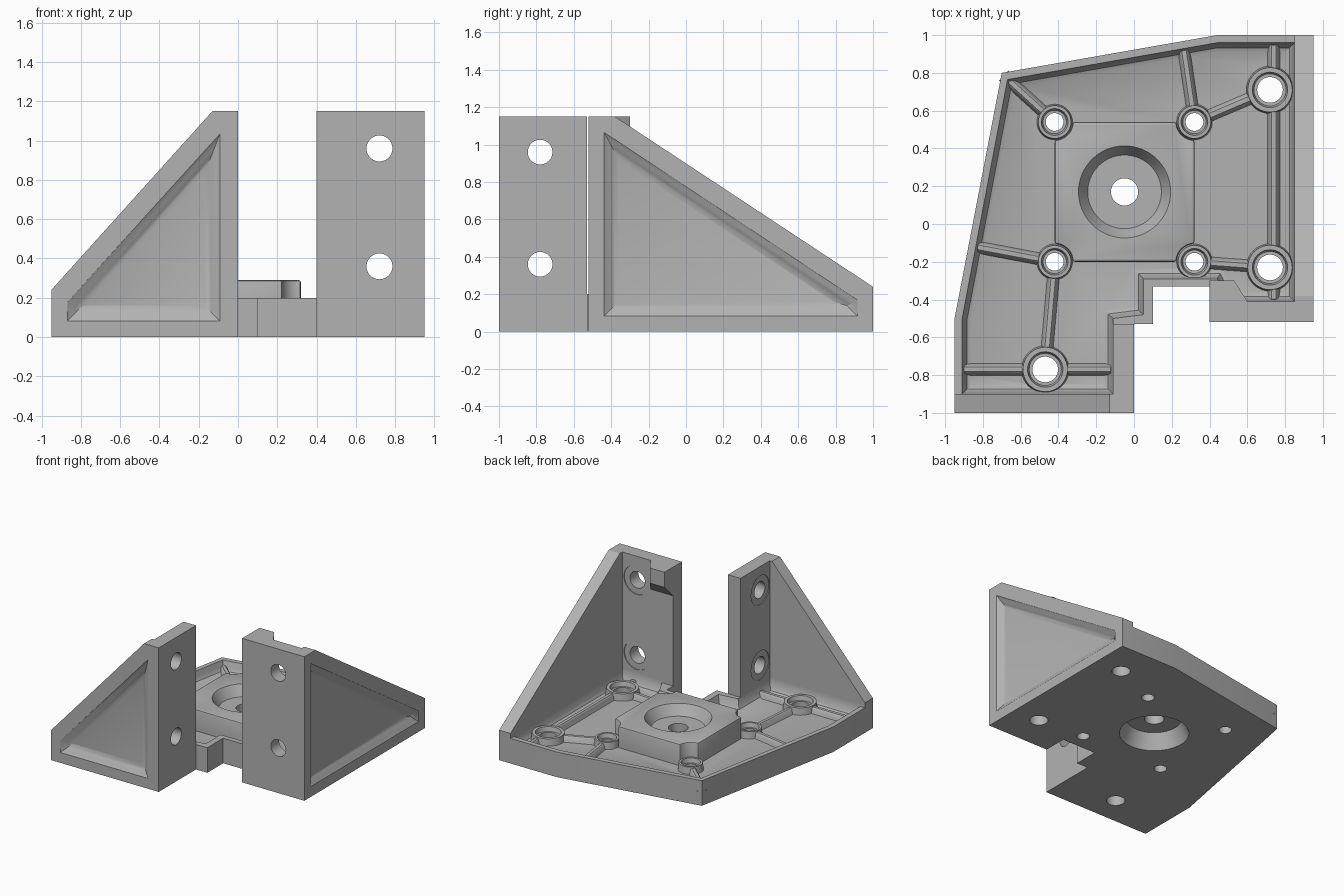
import bpy, bmesh, math
from mathutils import Vector

if "Cube" in bpy.data.objects:
    bpy.data.objects.remove(bpy.data.objects["Cube"], do_unlink=True)

grey = bpy.data.materials.new("plain grey")
grey.use_nodes = True
grey.diffuse_color = (0.45, 0.45, 0.45, 1)
grey.node_tree.nodes["Principled BSDF"].inputs["Base Color"].default_value = grey.diffuse_color


def inset(poly, d):
    """Move every side of a polygon inwards by d, with mitred corners."""
    n = len(poly)
    pts = [Vector(p) for p in poly]
    area = sum(pts[i - 1].x * pts[i].y - pts[i].x * pts[i - 1].y for i in range(n))
    d = d if area > 0 else -d
    out = []
    for i, p in enumerate(pts):
        a = (p - pts[i - 1]).normalized()
        b = (pts[(i + 1) % n] - p).normalized()
        na, nb = Vector((-a.y, a.x)), Vector((-b.y, b.x))
        out.append(p + (na + nb) * d / (1 + na.dot(nb)))
    return out


def circle(u, v, r, n=40):
    return [(u + r * math.cos(k * math.tau / n), v + r * math.sin(k * math.tau / n)) for k in range(n)]


def loft(name, poly, levels, axis="z"):
    """Stack copies of a polygon; each level is a height and an inset."""
    place = {"x": lambda u, v, w: (w, u, v), "y": lambda u, v, w: (u, w, v), "z": lambda u, v, w: (u, v, w)}[axis]
    bm = bmesh.new()
    rings = [[bm.verts.new(place(p[0], p[1], w)) for p in inset(poly, d)] for w, d in levels]
    bm.faces.new(rings[0])
    bm.faces.new(rings[-1])
    for a, b in zip(rings, rings[1:]):
        for i in range(len(a)):
            bm.faces.new((a[i - 1], a[i], b[i], b[i - 1]))
    bmesh.ops.recalc_face_normals(bm, faces=bm.faces)
    mesh = bpy.data.meshes.new(name)
    bm.to_mesh(mesh)
    bm.free()
    mesh.materials.append(grey)
    ob = bpy.data.objects.new(name, mesh)
    bpy.context.collection.objects.link(ob)
    return ob


def prism(name, poly, lo, hi, axis="z", taper=0):
    return loft(name, poly, [(lo, 0), (hi, taper)], axis)


def apply(ob, mod):
    bpy.context.view_layer.objects.active = ob
    bpy.ops.object.modifier_apply(modifier=mod.name)


def boolean(ob, other, operation):
    mod = ob.modifiers.new("boolean", "BOOLEAN")
    mod.operation, mod.object, mod.solver = operation, other, "EXACT"
    apply(ob, mod)
    bpy.data.objects.remove(other, do_unlink=True)


def add(ob, other):
    boolean(ob, other, "UNION")


def cut(ob, other):
    boolean(ob, other, "DIFFERENCE")


# Full-height block, carved down to a plate with walls on two corners
outline = [(-.95, -1), (0, -1), (0, -.53), (.1, -.53), (.1, -.33), (.4, -.33), (.4, -.52),
           (.95, -.52), (.95, 1), (.44, 1), (-.7, .8), (-.95, -.5)]
inside = [(-1.1, -.9), (-.11, -.9), (-.11, -.53), (.4, -.53), (.4, -.41), (.85, -.41), (.85, 1.1), (-1.1, 1.1)]
bracket = prism("corner_bracket", outline, 0, 1.15)
cut(bracket, prism("inside", inside, .2, 1.3))

# Sloped tops of the two gussets
cut(bracket, prism("side_slope", [(-.532, 1.25), (1.15, .141), (1.15, 1.25)], .5, 1.1, "x"))
cut(bracket, prism("front_slope", [(-.04, 1.25), (-1.05, .129), (-1.05, 1.25)], -1.1, -.5, "y"))

# Pocket in the plate, leaving a rim with a rounded foot
pocket = [(-.91, -.9), (-.11, -.9), (-.11, -.5), (.05, -.48), (.05, -.29), (.44, -.29), (.5, -.41),
          (.85, -.41), (.85, .96), (.44, .96), (-.67, .765), (-.91, -.5)]
cut(bracket, loft("pocket", pocket, [(.22, 0), (.2, 0), (.15, .015), (.13, .027), (.12, .05)]))

# Hooked tab at the top of the right flange
tab = prism("tab", [(.4, -.45), (.6, -.45), (.6, -.41), (.53, -.3), (.4, -.3)], .8, 1.15)
tab_side = [(-.45, 1.16), (-.2, 1.16), (-.2, 1.05), (-.3, 1.03), (-.41, .92), (-.45, .92)]
boolean(tab, prism("tab_side", tab_side, .3, .7, "x"), "INTERSECT")
add(bracket, tab)

# Soft-edged triangular recesses on the outside of the gussets
soft = [(-.002, 0), (.004, .008), (.012, .024), (.028, .046), (.036, .062), (.04, .08)]
side_tri = [(-.44, .08), (.92, .08), (.92, .17), (-.44, 1.07)]
front_tri = [(-.87, .08), (-.09, .08), (-.09, 1.04), (-.87, .18)]
cut(bracket, loft("side_recess", side_tri, [(.95 - w, d) for w, d in soft], "x"))
cut(bracket, loft("front_recess", front_tri, [(w - 1, d) for w, d in soft], "y"))

# Stiffening ribs on the pocket floor
ribs = [((-.69, .785), (-.42, .54)), ((.26, .95), (.32, .54)), ((.32, .54), (.72, .71)),
        ((.32, -.2), (.72, -.23)), ((-.87, -.115), (-.42, -.2)), ((-.42, -.2), (-.47, -.77)),
        ((-.93, -.77), (-.1, -.77)), ((.74, .97), (.74, -.42))]
for start, end in ribs:
    p, q = Vector(start), Vector(end)
    n = (q - p).normalized().orthogonal() * .036
    add(bracket, loft("rib", [p + n, p - n, q - n, q + n], [(.11, 0), (.13, .008), (.158, .017), (.165, .024)]))

# Raised centre block with notched corners
screws = [(x, y) for x in (-.42, .32) for y in (-.2, .54)]
bolts = [(.72, .71), (.72, -.23), (-.47, -.77)]
block = prism("centre_block", [(-.42, -.2), (.32, -.2), (.32, .54), (-.42, .54)], .1, .29)
for x, y in screws:
    cut(block, prism("notch", circle(x, y, .095), .05, .4))
bevel = block.modifiers.new("bevel", "BEVEL")
bevel.width, bevel.segments, bevel.angle_limit = .012, 2, math.radians(40)
apply(block, bevel)
add(bracket, block)

# Ringed screw and bolt holes through the plate
for spots, outer, bore, hole in ((screws, .097, .072, .047), (bolts, .128, .095, .068)):
    for x, y in spots:
        add(bracket, prism("ring", circle(x, y, outer), .1, .175, taper=.01))
        cut(bracket, prism("counterbore", circle(x, y, bore), .18, .14, taper=.01))
        cut(bracket, prism("hole", circle(x, y, hole), -.1, .3))

# Centre seat, underside recess and through hole
cut(bracket, prism("seat", circle(-.05, .17, .25, 64), .3, .21, taper=.055))
cut(bracket, prism("under_recess", circle(-.05, .17, .26, 64), -.01, .12, taper=.06))
cut(bracket, prism("centre_hole", circle(-.05, .17, .072), .05, .3))

# Bolt holes through the flanges, lightly spot-faced inside
for z in (.36, .96):
    cut(bracket, prism("flange_hole", circle(.72, z, .066), -.6, -.3, "y"))
    cut(bracket, prism("spot_face", circle(.72, z, .115), -.3, -.416, "y"))
    cut(bracket, prism("flange_hole", circle(-.78, z, .066), -.2, .1, "x"))
    cut(bracket, prism("spot_face", circle(-.78, z, .115), -.2, -.104, "x"))

bpy.ops.object.select_all(action="DESELECT")
bracket.select_set(True)
bpy.context.view_layer.objects.active = bracket
bpy.ops.object.shade_smooth_by_angle(angle=math.radians(30))
